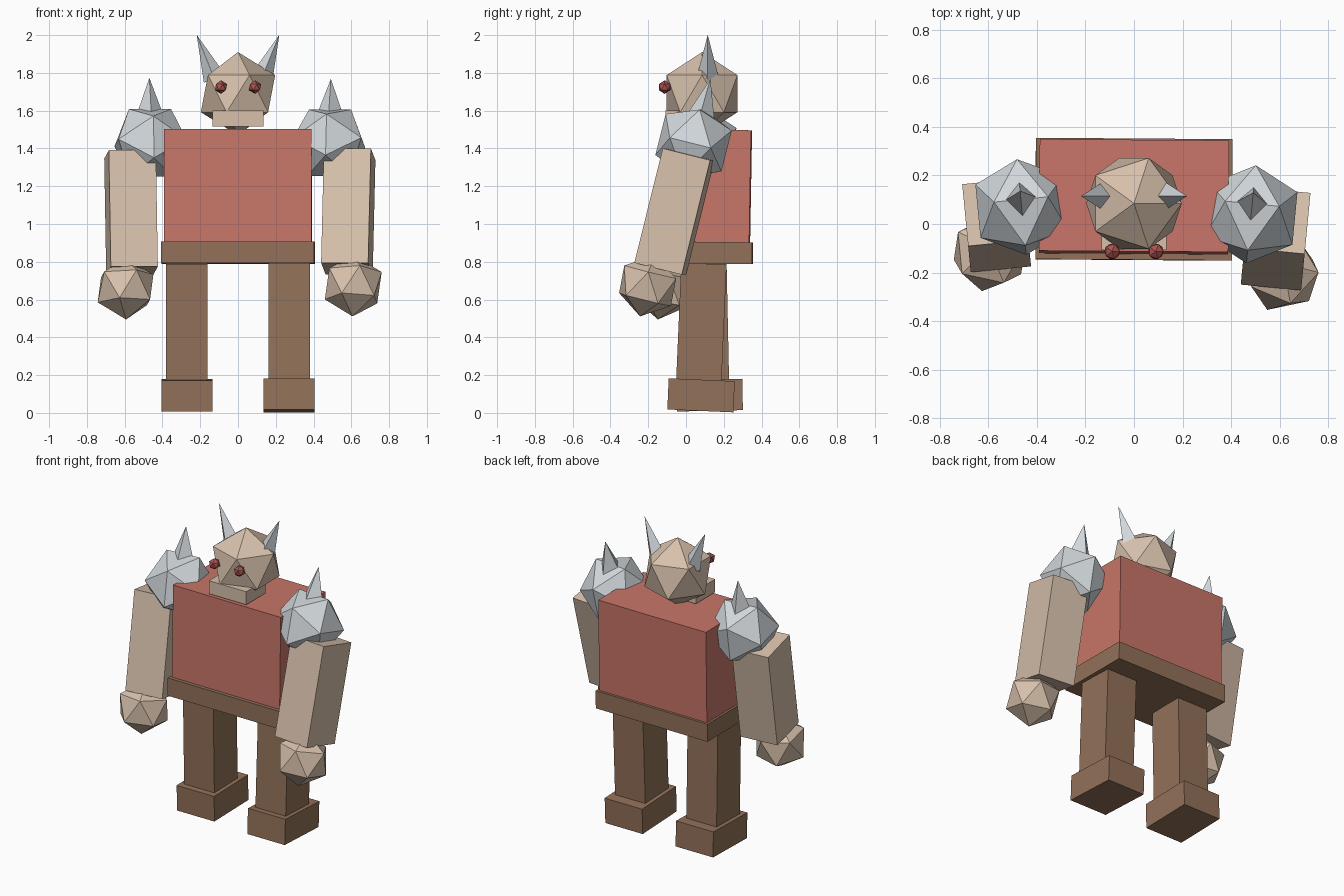
import bpy, bmesh
from math import radians
from mathutils import Matrix, Vector, Euler

cube = bpy.data.objects.get("Cube")
if cube:
    bpy.data.objects.remove(cube, do_unlink=True)


def material(name, rgb):
    mat = bpy.data.materials.new(name)
    mat.use_nodes = True
    mat.diffuse_color = (*rgb, 1)
    mat.node_tree.nodes["Principled BSDF"].inputs["Base Color"].default_value = (*rgb, 1)
    return mat


SKIN = material("tan skin", (0.68, 0.53, 0.41))
RED = material("red tunic", (0.58, 0.18, 0.14))
BROWN = material("brown leather", (0.29, 0.165, 0.1))
STEEL = material("pale steel", (0.64, 0.68, 0.71))
EYE = material("eye red", (0.42, 0.09, 0.08))


def place(loc, rx=0, ry=0, rz=0):
    turn = Euler([radians(a) for a in (rx, ry, rz)]).to_matrix().to_4x4()
    return Matrix.Translation(loc) @ turn


def finish(name, bm, mat, matrix):
    bmesh.ops.transform(bm, matrix=matrix, verts=bm.verts)
    bmesh.ops.recalc_face_normals(bm, faces=bm.faces)
    mesh = bpy.data.meshes.new(name)
    bm.to_mesh(mesh)
    bm.free()
    mesh.materials.append(mat)
    obj = bpy.data.objects.new(name, mesh)
    bpy.context.collection.objects.link(obj)
    return obj


def box(name, size, mat, matrix):
    bm = bmesh.new()
    bmesh.ops.create_cube(bm, size=1)
    bmesh.ops.scale(bm, vec=Vector(size), verts=bm.verts)
    return finish(name, bm, mat, matrix)


def ball(name, radius, mat, matrix):
    bm = bmesh.new()
    bmesh.ops.create_icosphere(bm, subdivisions=1, radius=radius)
    return finish(name, bm, mat, matrix)


def spike(name, radius, height, mat, matrix):
    # Four-sided pyramid with its base at the origin
    bm = bmesh.new()
    bmesh.ops.create_cone(bm, cap_ends=True, segments=4, radius1=radius,
                          radius2=0, depth=height)
    bmesh.ops.translate(bm, vec=(0, 0, height / 2), verts=bm.verts)
    return finish(name, bm, mat, matrix)


# Body
box("torso", (0.78, 0.46, 0.6), RED, place((0, 0.112, 1.2), -1, 0, -0.4))
box("belt", (0.81, 0.5, 0.115), BROWN, place((0, 0.102, 0.848), -0.6, 0, -0.4))

# Head
ball("head", 0.22, SKIN, place((0, 0.085, 1.69)))
box("jaw", (0.27, 0.2, 0.085), SKIN, place((0, -0.008, 1.558)))

# Paired parts: side, leg swing, arm swing, shoulder pivot
SIDES = (
    ("left", 1, -2.5, -14, (0.483, 0.04, 1.43)),
    ("right", -1, 1.2, -10, (-0.463, 0.07, 1.43)),
)
for side, s, leg_swing, arm_swing, pivot in SIDES:
    ball(side + "_eye", 0.036, EYE, place((s * 0.09, -0.113, 1.725)))
    spike(side + "_horn", 0.06, 0.25, STEEL, place((s * 0.125, 0.115, 1.77), 0, s * 22))

    # Leg swings from the hip
    hip = place((s * 0.271, 0.095, 0.79), leg_swing)
    box(side + "_leg", (0.218, 0.24, 0.62), BROWN, hip @ place((0, 0, -0.31)))
    box(side + "_foot", (0.27, 0.35, 0.165), BROWN, hip @ place((0, 0.015, -0.697)))

    # Arm swings from the shoulder
    joint = place(pivot, arm_swing, 0, -s * 5.5)
    ball(side + "_shoulder", 0.213, STEEL, joint @ place((0, 0, 0), 0, -31.7))
    spike(side + "_shoulder_spike", 0.1, 0.28, STEEL, joint @ place((0, 0.005, 0.07)))
    spike_base = joint @ place((0, 0.005, 0.07))
    box(side + "_arm", (0.25, 0.26, 0.625), SKIN, joint @ place((s * 0.11, 0, -0.375)))
    ball(side + "_fist", 0.167, SKIN, joint @ place((s * 0.15, -0.04, -0.79)))
